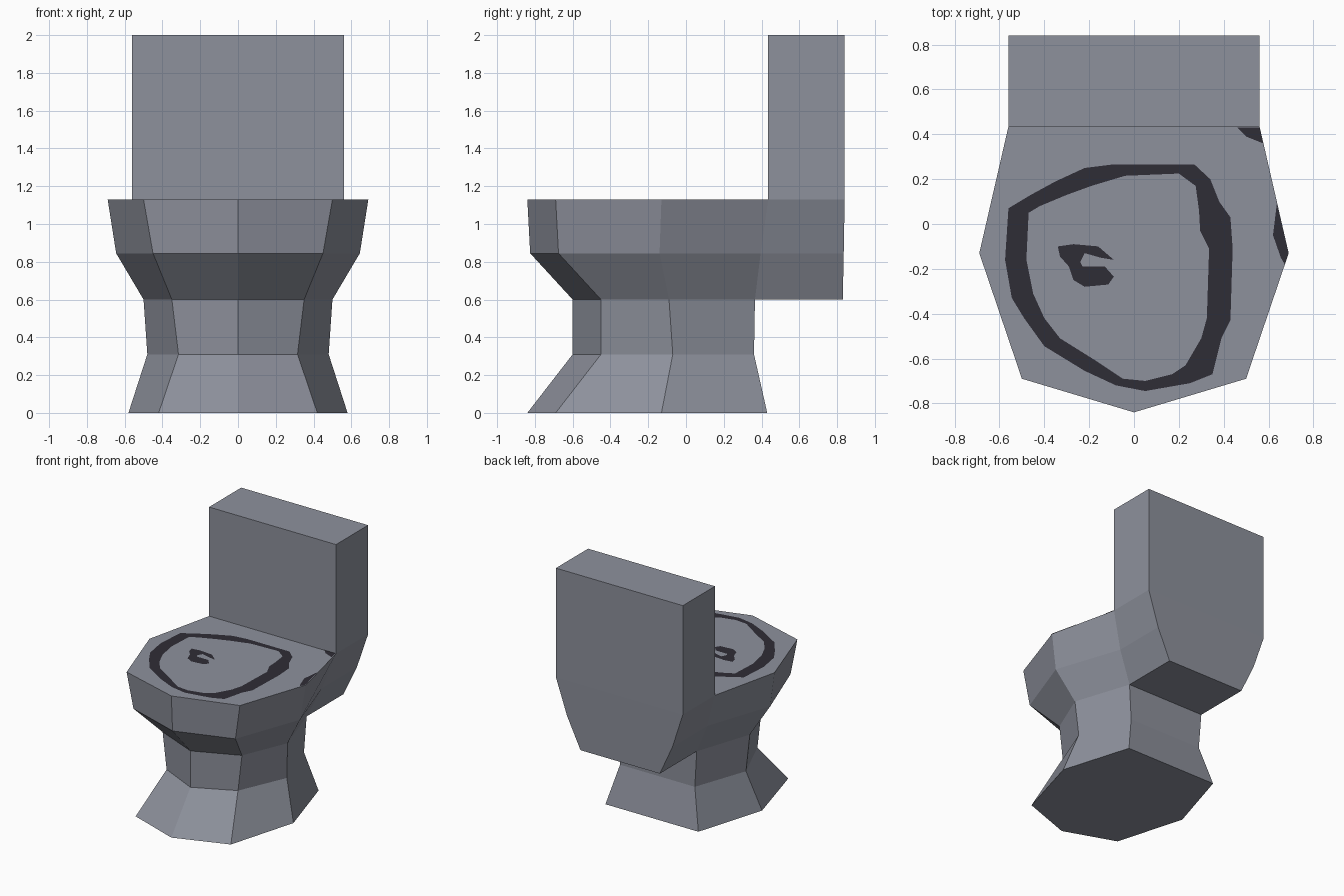
import bpy

if "Cube" in bpy.data.objects:
    bpy.data.objects.remove(bpy.data.objects["Cube"])

def material(name, rgb):
    m = bpy.data.materials.new(name)
    m.diffuse_color = (*rgb, 1)
    m.use_nodes = True
    m.node_tree.nodes["Principled BSDF"].inputs["Base Color"].default_value = m.diffuse_color
    return m

grey = material("grey porcelain", (0.27, 0.285, 0.335))
dark = material("dark paint", (0.028, 0.026, 0.037))

def build(name, verts, faces, mat):
    me = bpy.data.meshes.new(name)
    me.from_pydata(verts, [], faces)
    me.materials.append(mat)
    ob = bpy.data.objects.new(name, me)
    bpy.context.collection.objects.link(ob)
    return ob

def loft(name, rings, skip):
    """Join counter-clockwise rings from bottom to top, capped, leaving out skipped (level, side) faces."""
    n = len(rings[0])
    faces = [tuple(reversed(range(n)))]
    for k in range(len(rings) - 1):
        for i in range(n):
            if (k, i) not in skip:
                j = (i + 1) % n
                faces.append((k*n + i, k*n + j, k*n + n + j, k*n + n + i))
    faces.append(tuple(range((len(rings) - 1)*n, len(rings)*n)))
    return build(name, [v for r in rings for v in r], faces, grey)

# Bowl and pedestal: mirrored seven-sided rings
# z, front y, front corner x/y, side x/y, back x/y
levels = [
    (0.00, -0.84, 0.42, -0.69, 0.58, -0.13, 0.41, 0.43),
    (0.31, -0.60, 0.315, -0.45, 0.48, -0.07, 0.33, 0.36),
    (0.60, -0.60, 0.35, -0.45, 0.50, -0.09, 0.35, 0.365),
    (0.845, -0.825, 0.45, -0.675, 0.645, -0.14, 0.465, 0.395),
    (1.13, -0.84, 0.50, -0.69, 0.69, -0.13, 0.56, 0.435),
]
rings = []
for z, fy, ax, ay, bx, by, cx, cy in levels:
    half = [(ax, ay), (bx, by), (cx, cy)]
    ring = [(0, fy)] + half + [(-x, y) for x, y in reversed(half)]
    rings.append([(x, y, z) for x, y in ring])
loft("bowl", rings, {(2, 3), (3, 3)})

# Tank: continues the back of the bowl, then rises straight
tank = []
for z, x, y0, y1 in [(0.60, 0.35, 0.365, 0.83), (0.845, 0.465, 0.395, 0.835),
                     (1.13, 0.56, 0.435, 0.84), (2.0, 0.56, 0.435, 0.84)]:
    tank.append([(-x, y0, z), (x, y0, z), (x, y1, z), (-x, y1, z)])
loft("tank", tank, {(0, 0), (1, 0)})

# Painted seat outline: outer x/y, inner x/y around the loop (clockwise)
TOP = 1.134
band = [
    (-.56, .07, -.47, .05), (-.46, .13, -.42, .08), (-.35, .19, -.30, .13),
    (-.22, .25, -.19, .17), (-.10, .265, -.04, .215), (.27, .265, .20, .225),
    (.34, .20, .275, .17), (.38, .10, .29, .06), (.43, .03, .295, -.03),
    (.44, -.11, .335, -.11), (.43, -.43, .325, -.42), (.39, -.51, .30, -.51),
    (.35, -.67, .23, -.63), (.25, -.71, .17, -.67), (.05, -.745, .05, -.70),
    (-.08, -.72, -.05, -.69), (-.22, -.655, -.17, -.61), (-.40, -.545, -.33, -.51),
    (-.49, -.42, -.40, -.42), (-.545, -.33, -.45, -.31), (-.575, -.16, -.48, -.16),
]
n = len(band)
verts = [(a, b, TOP) for a, b, _, _ in band] + [(c, d, TOP) for _, _, c, d in band]
build("seat_outline", verts,
      [(i, n + i, n + (i + 1) % n, (i + 1) % n) for i in range(n)], dark)

def patch(name, outline):
    """Flat painted patch on the seat top, outline given clockwise."""
    build(name, [(x, y, TOP) for x, y in reversed(outline)],
          [tuple(range(len(outline)))], dark)

# Small painted marks
patch("drain_mark", [(-.34, -.10), (-.27, -.09), (-.16, -.10), (-.09, -.16),
                     (-.15, -.15), (-.22, -.13), (-.24, -.17), (-.23, -.19),
                     (-.13, -.19), (-.09, -.235), (-.115, -.27), (-.22, -.28),
                     (-.27, -.25), (-.29, -.19), (-.33, -.145)])
patch("corner_mark", [(.46, .43), (.56, .43), (.575, .36), (.50, .39)])
patch("edge_mark", [(.637, .09), (.688, -.13), (.672, -.18), (.655, -.15), (.62, -.05)])
